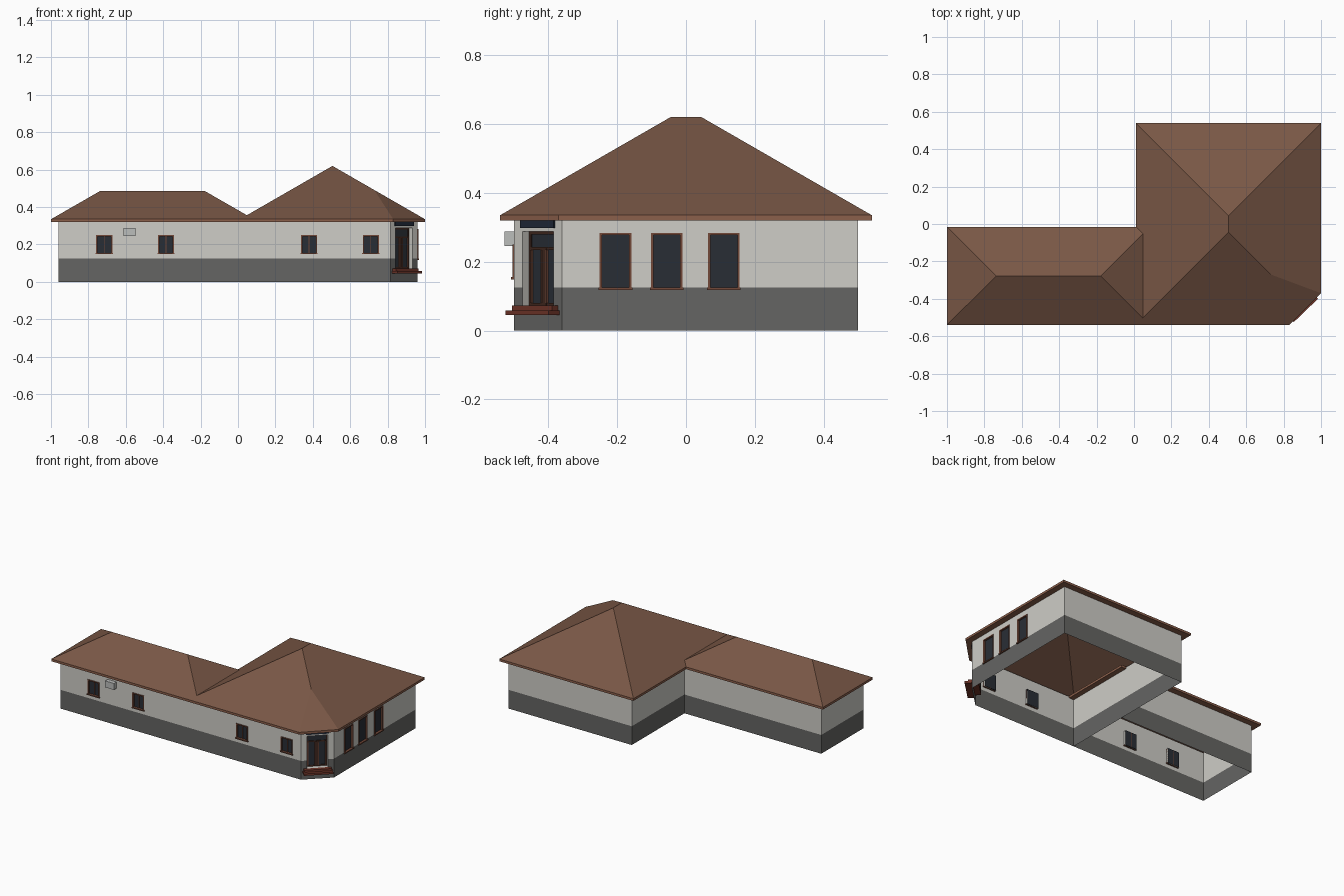
import bpy
from math import atan2
from mathutils import Matrix, Vector

if "Cube" in bpy.data.objects:
    bpy.data.objects.remove(bpy.data.objects["Cube"])


def mat(name, r, g, b):
    m = bpy.data.materials.new(name)
    m.diffuse_color = (r, g, b, 1)
    m.use_nodes = True
    m.node_tree.nodes["Principled BSDF"].inputs["Base Color"].default_value = m.diffuse_color
    return m


PLASTER = mat("plaster", 0.62, 0.61, 0.57)
BASE = mat("base_grey", 0.13, 0.13, 0.125)
ROOF = mat("roof_brown", 0.19, 0.095, 0.06)
TRIM = mat("trim_brown", 0.17, 0.065, 0.04)
GLASS = mat("dark_glass", 0.022, 0.027, 0.036)
DOOR = mat("door_brown", 0.05, 0.02, 0.013)
STEP = mat("step_red", 0.16, 0.035, 0.022)
SIGN = mat("plaque_blue", 0.015, 0.022, 0.04)
METAL = mat("metal_grey", 0.5, 0.51, 0.5)

EAVE, FASCIA, BAND = 0.335, 0.32, 0.125


def mesh(name, verts, faces, mats, idx=None, matrix=None):
    me = bpy.data.meshes.new(name)
    me.from_pydata(verts, [], faces)
    for m in mats:
        me.materials.append(m)
    for i, p in enumerate(me.polygons):
        p.material_index = idx[i] if idx else 0
    ob = bpy.data.objects.new(name, me)
    bpy.context.collection.objects.link(ob)
    if matrix:
        ob.matrix_world = matrix
    return ob


def boxes(name, spans, m, matrix):
    """One object from several boxes given as (x0, x1, y0, y1, z0, z1)."""
    v, f = [], []
    for s in spans:
        n = len(v)
        v += [(s[i], s[2 + j], s[4 + k]) for i in (0, 1) for j in (0, 1) for k in (0, 1)]
        f += [[n + q for q in face] for face in
              ((0, 1, 3, 2), (4, 6, 7, 5), (0, 4, 5, 1), (2, 3, 7, 6), (0, 2, 6, 4), (1, 5, 7, 3))]
    return mesh(name, v, f, [m], None, matrix)


def wall_frame(p0, p1):
    """Local axes: x along the wall, y inward, z up."""
    return Matrix.Translation((*p0, 0)) @ Matrix.Rotation(atan2(p1[1] - p0[1], p1[0] - p0[0]), 4, 'Z')


def wall(name, p0, p1, holes=(), depth=0.015):
    """Two-colour wall sheet with rectangular holes (x0, x1, z0, z1) and reveals."""
    length = (Vector(p1) - Vector(p0)).length
    xs = sorted({0, length, *[h[i] for h in holes for i in (0, 1)]})
    zs = sorted({0, BAND, FASCIA + 0.01, *[h[i] for h in holes for i in (2, 3)]})
    v, f, idx = [], [], []

    def quad(pts, mi):
        f.append(range(len(v), len(v) + 4))
        v.extend(pts)
        idx.append(mi)

    for a, b in zip(xs, xs[1:]):
        for c, d in zip(zs, zs[1:]):
            if not any(h[0] < (a + b) / 2 < h[1] and h[2] < (c + d) / 2 < h[3] for h in holes):
                quad([(a, 0, c), (b, 0, c), (b, 0, d), (a, 0, d)], 1 if d <= BAND else 0)
    for a, b, c, d in holes:
        ring = [(a, c), (b, c), (b, d), (a, d)]
        for (x, z), (X, Z) in zip(ring, ring[1:] + ring[:1]):
            quad([(x, 0, z), (x, depth, z), (X, depth, Z), (X, 0, Z)], 0)
    mx = wall_frame(p0, p1)
    mesh(name, v, f, [PLASTER, BASE], idx, mx)
    return mx


def window(name, mx, h, mullion, depth=0.015):
    a, b, c, d = h
    w, y0, y1 = 0.007, -0.004, 0.008
    bars = [(a, a + w, y0, y1, c, d), (b - w, b, y0, y1, c, d),
            (a, b, y0, y1, d - w, d), (a - 0.003, b + 0.003, -0.008, y1, c - 0.002, c + 0.005)]
    if mullion:
        bars.append(((a + b) / 2 - 0.002, (a + b) / 2 + 0.002, 0.004, depth, c, d))
    boxes(name + "_frame", bars, TRIM, mx)
    boxes(name + "_pane", [(a, b, 0.009, depth, c, d)], GLASS, mx)


def hip_roof(name, eave, tops, slopes, inner):
    """Sloped faces over an eave outline, with fascia band and soffit."""
    n, t = len(eave), len(tops)
    v = [(*p, EAVE) for p in eave] + list(tops)
    mesh(name, v, slopes, [ROOF])
    v = [(*p, z) for z in (EAVE, FASCIA) for p in eave] + [(*p, FASCIA) for p in inner]
    f = []
    for i in range(n):
        j = (i + 1) % n
        f += [(i, n + i, n + j, j), (n + i, 2 * n + i, 2 * n + j, n + j)]
    mesh(name + "_fascia", v, f, [TRIM and FASCIA_MAT])


FASCIA_MAT = mat("fascia_brown", 0.26, 0.115, 0.07)

# Wall outlines, counter-clockwise
main = [(0.05, -0.5), (0.815, -0.5), (0.96, -0.36), (0.96, 0.5), (0.05, 0.5)]
wing = [(0.05, -0.055), (-0.96, -0.055), (-0.96, -0.5), (0.05, -0.5)]

# Front and side windows
small = lambda cx, x0: (cx - x0 - 0.043, cx - x0 + 0.043, 0.15, 0.25)
main_front = [small(c, 0.05) for c in (0.38, 0.71)]
wing_front = [small(c, -0.96) for c in (-0.715, -0.385)]
side = [(c + 0.36 - 0.046, c + 0.36 + 0.046, 0.12, 0.284) for c in (-0.205, -0.056, 0.11)]
for label, p0, p1, holes, mull in (("main_front", main[0], main[1], main_front, True),
                                   ("main_side", main[2], main[3], side, False),
                                   ("wing_front", wing[2], wing[3], wing_front, True)):
    mx = wall(label + "_wall", p0, p1, holes)
    for i, h in enumerate(holes):
        window(f"{label}_window_{i + 1}", mx, h, mull)

# Plain walls
wall("main_back_wall", main[3], main[4])
wall("main_inner_wall", main[4], main[0])
wall("wing_back_wall", wing[0], wing[1])
wall("wing_end_wall", wing[1], wing[2])

# Chamfered entrance corner with recessed double door
m = (Vector(main[2]) - Vector(main[1])).length / 2
a, b, c, d = hole = (m - 0.064, m + 0.064, 0.072, 0.287)
mx = wall("entrance_wall", main[1], main[2], [hole], 0.036)
bars = [(a, b, 0.026, 0.036, z, z + 0.008) for z in (c, 0.234, d - 0.008)]
bars += [(x, x + 0.008, 0.026, 0.036, c, d) for x in (a, b - 0.008)]
bars += [(m - 0.009, m + 0.009, 0.024, 0.036, c, 0.238)]
boxes("door_frame", bars, DOOR, mx)
boxes("door_trim", [(x, x + 0.004, 0.022, 0.03, c + 0.008, 0.234)
                    for x in (a + 0.008, m - 0.013, m + 0.009, b - 0.012)], TRIM, mx)
boxes("door_glass", [(a, b, 0.03, 0.036, c, d)], GLASS, mx)
boxes("door_plaque", [(m - 0.07, m + 0.07, -0.006, 0, 0.298, 0.32)], SIGN, mx)
boxes("entrance_steps", [(m - 0.09, m + 0.09, -0.045, 0, 0.045, 0.058),
                         (m - 0.084, m + 0.084, -0.024, 0.036, 0.058, 0.072)], STEP, mx)

# Air conditioner on the front of the wing
boxes("air_conditioner", [(-0.612, -0.547, -0.527, -0.5, 0.245, 0.288)], METAL, Matrix())

# Roofs
hip_roof("wing_roof", [(-1, -0.54), (0.085, -0.54), (0.085, -0.015), (-1, -0.015)],
         [(-0.737, -0.2775, 0.486), (-0.178, -0.2775, 0.486)],
         [(0, 1, 5, 4), (1, 2, 5), (2, 3, 4, 5), (3, 0, 4)],
         [(-0.96, -0.5), (0.05, -0.5), (0.05, -0.055), (-0.96, -0.055)])
hip_roof("main_roof", [(0.01, -0.54), (0.83, -0.54), (1, -0.37), (1, 0.54), (0.01, 0.54)],
         [(0.505, -0.045, 0.62), (0.505, 0.045, 0.62), (0.729, -0.269, 0.491)],
         [(0, 1, 7, 5), (1, 2, 7), (2, 3, 6, 5, 7), (3, 4, 6), (4, 0, 5, 6)], main)
